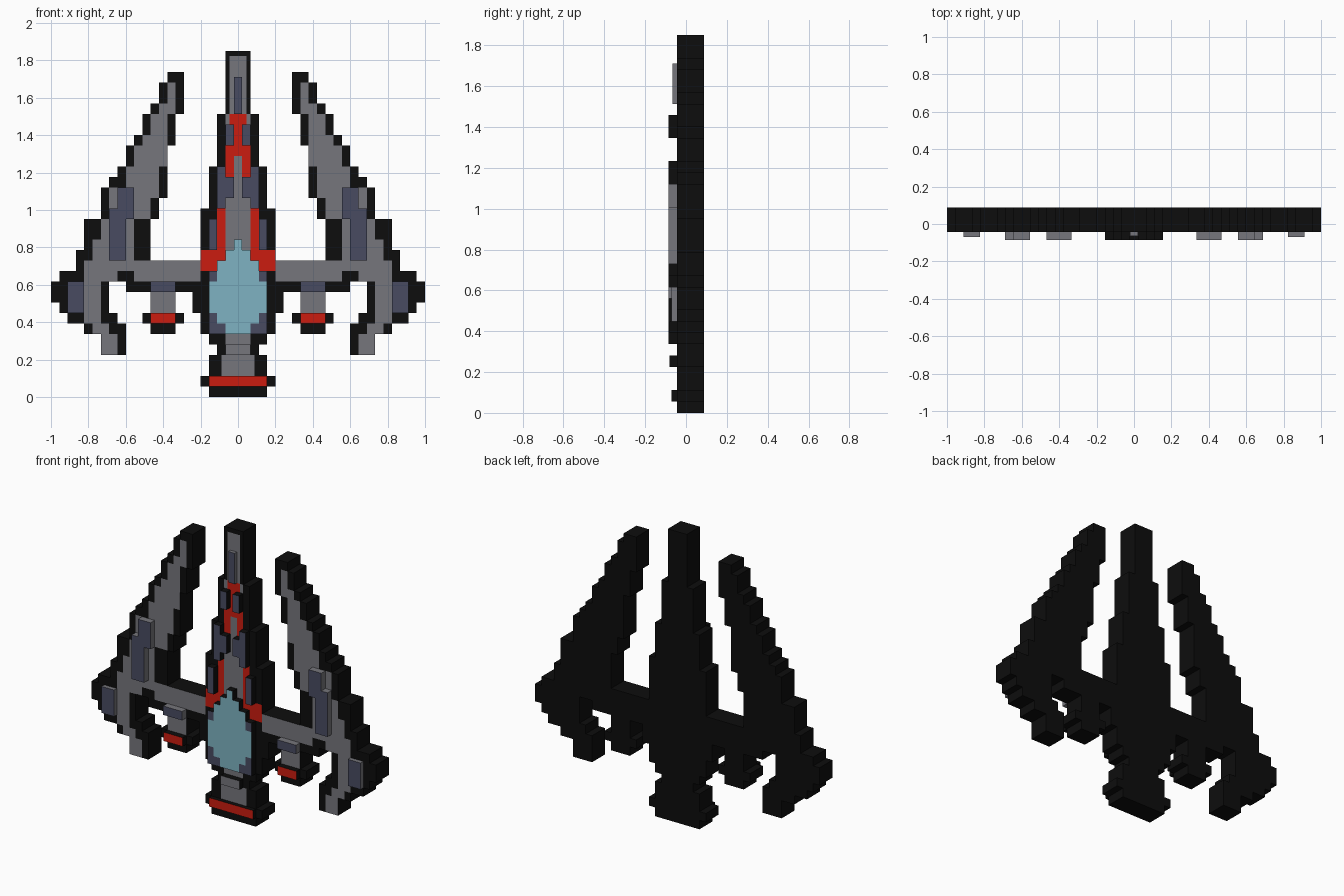
import bpy, bmesh

if "Cube" in bpy.data.objects:
    bpy.data.objects.remove(bpy.data.objects["Cube"])

W = 1 / 45            # half a pixel column
RH = 1.85 / 33        # one pixel row
TOP = 1.85
FRONT, BACK = -0.043, 0.087


def material(name, rgb):
    m = bpy.data.materials.new(name)
    m.diffuse_color = (*rgb, 1)
    m.use_nodes = True
    m.node_tree.nodes["Principled BSDF"].inputs["Base Color"].default_value = m.diffuse_color
    return m


MATS = [material("black_edge", (0.004, 0.004, 0.004)),
        material("hull_grey", (0.18, 0.18, 0.20)),
        material("panel_blue", (0.065, 0.07, 0.12)),
        material("trim_red", (0.6, 0.012, 0.005)),
        material("glass_cyan", (0.21, 0.45, 0.54))]
K, G, B, R, C = range(5)


def cols(c0, c1, r0, r1):
    """Whole-pixel columns c0..c1 and rows r0..r1 (inclusive) as a rectangle."""
    return (2 * c0 - 1, 2 * c1 + 1, r0, r1 + 1)


def part(name, layers, y0=FRONT, y1=BACK, side=K, back=True):
    """Paint mirrored rectangles on a half-pixel grid, then extrude the outline."""
    grid = {}
    for colour, rects in layers:
        for x0, x1, r0, r1 in rects:
            for x in range(x0, x1):
                for r in range(int(r0 * 2), int(r1 * 2)):
                    grid[x, r] = grid[-1 - x, r] = colour
    bm = bmesh.new()

    def quad(pts, mat):
        f = bm.faces.new([bm.verts.new((x * W, y, TOP - r * RH / 2)) for x, y, r in pts])
        f.material_index = mat

    for (x, r), col in grid.items():
        quad([(x, y0, r), (x, y0, r + 1), (x + 1, y0, r + 1), (x + 1, y0, r)], col)
        if back:
            quad([(x, y1, r), (x + 1, y1, r), (x + 1, y1, r + 1), (x, y1, r + 1)], K)
        for dx, dr, a, b in ((1, 0, (1, 0), (1, 1)), (-1, 0, (0, 1), (0, 0)),
                             (0, 1, (1, 1), (0, 1)), (0, -1, (0, 0), (1, 0))):
            if (x + dx, r + dr) not in grid:
                (ax, ar), (bx, br) = a, b
                quad([(x + ax, y0, r + ar), (x + bx, y0, r + br),
                      (x + bx, y1, r + br), (x + ax, y1, r + ar)], side)
    bmesh.ops.remove_doubles(bm, verts=bm.verts, dist=1e-4)
    if back:
        bmesh.ops.recalc_face_normals(bm, faces=bm.faces)
    bmesh.ops.dissolve_limit(bm, angle_limit=0.01, verts=bm.verts, edges=bm.edges,
                             delimit={'MATERIAL'})
    me = bpy.data.meshes.new(name)
    bm.to_mesh(me)
    bm.free()
    for m in MATS:
        me.materials.append(m)
    ob = bpy.data.objects.new(name, me)
    bpy.context.collection.objects.link(ob)


def panel(name, colour, rects, depth=-0.085, side=K):
    part(name, [(colour, rects)], depth, FRONT, side, back=False)


# Central fuselage with grey spine and red trim
part("fuselage", [
    (K, [(0, 3, 0, 6), (0, 5, 6, 11), (0, 7, 11, 15), (0, 9, 15, 22), (0, 11, 22, 25),
         (0, 9, 25, 27), (0, 7, 27, 28), (0, 5, 28, 29), (0, 7, 29, 31),
         (0, 9, 31, 32), (0, 7, 32, 33)]),
    (G, [(0, 2, 0.5, 6), (0, 3, 6, 11), (0, 5, 11, 15), (0, 3, 15, 22),
         (0, 3, 27, 29), (0, 4, 29, 31)]),
    (R, [(0, 2, 6, 7), (0, 1, 7, 9), (0, 3, 9, 12), (3, 5, 15, 21), (3, 9, 19, 21)]),
    (G, [(0, 1, 10, 14)]),
])

# Swept wings, joined to the body by the crossbar, with hooked lower tips
wing_black = [(7, 8, 2, 2), (7, 9, 3, 4), (7, 10, 5, 5), (8, 11, 6, 7), (8, 12, 8, 8),
              (9, 13, 9, 10), (9, 14, 11, 11), (9, 15, 12, 12), (9, 16, 13, 13),
              (10, 16, 14, 15), (11, 18, 16, 18), (11, 19, 19, 20), (13, 21, 21, 21),
              (16, 22, 22, 23), (16, 21, 24, 24), (15, 20, 25, 25), (14, 18, 26, 26),
              (14, 16, 27, 28)]
wing_grey = [(8, 8, 3, 5), (9, 9, 5, 6), (9, 10, 6, 7), (9, 11, 8, 8), (9, 12, 9, 10),
             (10, 13, 11, 12), (10, 15, 13, 13), (11, 15, 14, 15), (13, 16, 16, 17),
             (13, 17, 18, 19), (5, 18, 20, 20), (5, 12, 21, 21), (15, 18, 21, 21),
             (17, 18, 22, 25), (16, 17, 26, 26), (15, 16, 27, 28)]
part("wings_and_crossbar", [
    (K, [cols(*c) for c in wing_black] + [(9, 29, 20, 22), (11, 27, 22, 23)]),
    (G, [cols(*c) for c in wing_grey]),
])

# Engine pods hanging below the crossbar
part("engine_pods", [
    (K, [cols(7, 11, 25, 25), cols(8, 10, 26, 26)]),
    (G, [cols(8, 10, 23, 24)]),
])

# Raised plates on the front
panel("cockpit_glass", C, [(0, 1, 18, 19), (0, 3, 19, 20), (0, 5, 20, 22), (0, 7, 22, 25),
                           (0, 5, 25, 26), (0, 3, 26, 27)])
panel("cockpit_frame", B, [(5, 7, 21, 22), (5, 7, 25, 27), (3, 5, 26, 27)])
panel("fuselage_panels", B, [(1, 3, 7, 9), (3, 5, 11, 15), (1, 3, 12, 14), (5, 7, 16, 19)])
panel("nose_panel", B, [(0, 1, 2.5, 6)], -0.065, G)
panel("wing_panels", B, [cols(13, 14, 13, 15), cols(14, 15, 15, 19)], side=G)
panel("wing_tip_panels", B, [cols(19, 20, 22, 24)], -0.07, G)
panel("pod_collars", B, [cols(8, 10, 22, 22)], side=G)
panel("pod_exhausts", R, [cols(8, 10, 25, 25)], -0.08)
panel("tail_collar", G, [(0, 3, 28, 29)], -0.08)
panel("tail_exhaust", R, [(0, 7, 31, 32)], -0.07)
